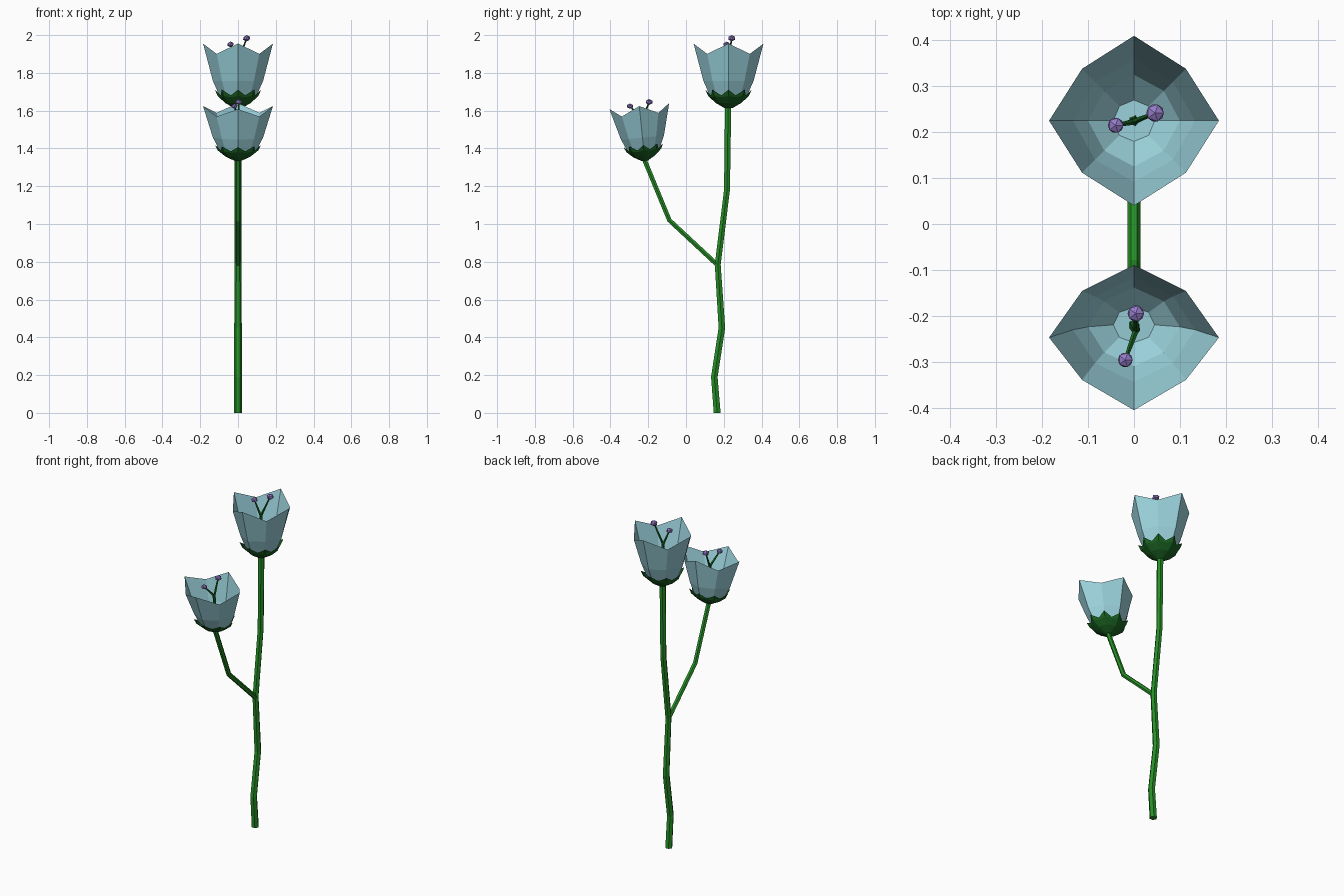
import bpy, bmesh
from math import cos, sin, pi, radians
from mathutils import Vector, Matrix

if "Cube" in bpy.data.objects:
    bpy.data.objects.remove(bpy.data.objects["Cube"])


def material(name, color):
    m = bpy.data.materials.new(name)
    m.diffuse_color = (*color, 1)
    m.use_nodes = True
    m.node_tree.nodes["Principled BSDF"].inputs["Base Color"].default_value = m.diffuse_color
    return m


STEM = material("stem_green", (0.02, 0.28, 0.02))
SEPAL = material("dark_green", (0.01, 0.12, 0.015))
PETAL = material("pale_blue", (0.33, 0.65, 0.72))
ANTHER = material("violet", (0.30, 0.20, 0.58))


def finish(name, bm, mat, matrix=Matrix()):
    bmesh.ops.transform(bm, matrix=matrix, verts=bm.verts)
    me = bpy.data.meshes.new(name)
    bm.to_mesh(me)
    bm.free()
    me.materials.append(mat)
    ob = bpy.data.objects.new(name, me)
    bpy.context.collection.objects.link(ob)
    return ob


def bridge(bm, a, b):
    n = len(a)
    for i in range(n):
        j = (i + 1) % n
        bm.faces.new((a[i], a[j], b[j], b[i]))


# Tapered tube through a list of points, sections turned along the path
def tube(name, pts, radii, mat, sides=6):
    bm = bmesh.new()
    pts = [Vector(p) for p in pts]
    rings = []
    for i, p in enumerate(pts):
        d = Vector((0, 0, 0))
        if i > 0:
            d += (p - pts[i - 1]).normalized()
        if i < len(pts) - 1:
            d += (pts[i + 1] - p).normalized()
        if i == 0 and p.z == 0:
            d = Vector((0, 0, 1))
        q = Vector((0, 0, 1)).rotation_difference(d)
        rings.append([bm.verts.new(p + q @ Vector((radii[i] * cos(2 * pi * k / sides),
                                                   radii[i] * sin(2 * pi * k / sides), 0)))
                      for k in range(sides)])
    for a, b in zip(rings, rings[1:]):
        bridge(bm, a, b)
    bm.faces.new(rings[0][::-1])
    bm.faces.new(rings[-1])
    return finish(name, bm, mat)


# Cup from rings of alternating corners: (radius, z) on even and odd corners
def cup(name, rows, sides, mat, matrix):
    bm = bmesh.new()
    rings = []
    for even, odd in rows:
        ring = []
        for k in range(sides):
            r, z = odd if k % 2 else even
            t = 2 * pi * k / sides
            ring.append(bm.verts.new((r * cos(t), r * sin(t), z)))
        rings.append(ring)
    for a, b in zip(rings, rings[1:]):
        bridge(bm, a, b)
    bm.faces.new(rings[0][::-1])
    return finish(name, bm, mat, matrix)


def flower(tag, matrix, base, fork, anthers):
    # Petal bell with four high tips
    cup("petals_" + tag, [((0.045, 0.02), (0.045, 0.02)),
                          ((0.10, 0.07), (0.092, 0.07)),
                          ((0.133, 0.145), (0.12, 0.145)),
                          ((0.185, 0.342), (0.16, 0.288))], 8, PETAL, matrix)
    # Eight pointed sepals under the bell
    cup("sepals_" + tag, [((0.02, 0.0), (0.02, 0.0)),
                          ((0.068, 0.028), (0.066, 0.028)),
                          ((0.108, 0.065), (0.094, 0.058)),
                          ((0.122, 0.098), (0.099, 0.068))], 16, SEPAL, matrix)
    # Forked stamen with two faceted heads
    tube("stamen_stalk_" + tag, [base, fork], [0.012, 0.009], SEPAL, 5)
    for i, (p, r) in enumerate(anthers):
        tube(f"filament_{tag}_{i}", [fork, p], [0.007, 0.004], SEPAL, 5)
        bm = bmesh.new()
        bmesh.ops.create_icosphere(bm, subdivisions=1, radius=r)
        finish(f"anther_{tag}_{i}", bm, ANTHER,
               Matrix.Translation(p) @ Matrix.Diagonal((1, 1, 0.78, 1)))


# Main stem and side branch
tube("main_stem", [(0, 0.165, 0), (0, 0.15, 0.19), (0, 0.19, 0.45), (0, 0.168, 0.785),
                   (0, 0.217, 1.18), (0, 0.223, 1.625)],
     [0.021, 0.02, 0.02, 0.018, 0.018, 0.019], STEM)
tube("side_branch", [(0, 0.17, 0.78), (0, -0.088, 1.02), (0, -0.222, 1.345)],
     [0.014, 0.014, 0.014], STEM)

# Tall upright flower
flower("tall", Matrix.Translation((0, 0.225, 1.613)),
       (0, 0.225, 1.63), (-0.002, 0.223, 1.86),
       [((-0.04, 0.215, 1.951), 0.019), ((0.046, 0.242, 1.983), 0.0215)])

# Lower flower, smaller and leaning forward
lean = (Matrix.Translation((0, -0.218, 1.335)) @ Matrix.Rotation(radians(5.8), 4, 'X')
        @ Matrix.Diagonal((1, 0.86, 0.85, 1)))
flower("low", lean, (0, -0.22, 1.35), (0.004, -0.232, 1.55),
       [((0.004, -0.195, 1.646), 0.02), ((-0.019, -0.296, 1.624), 0.018)])
